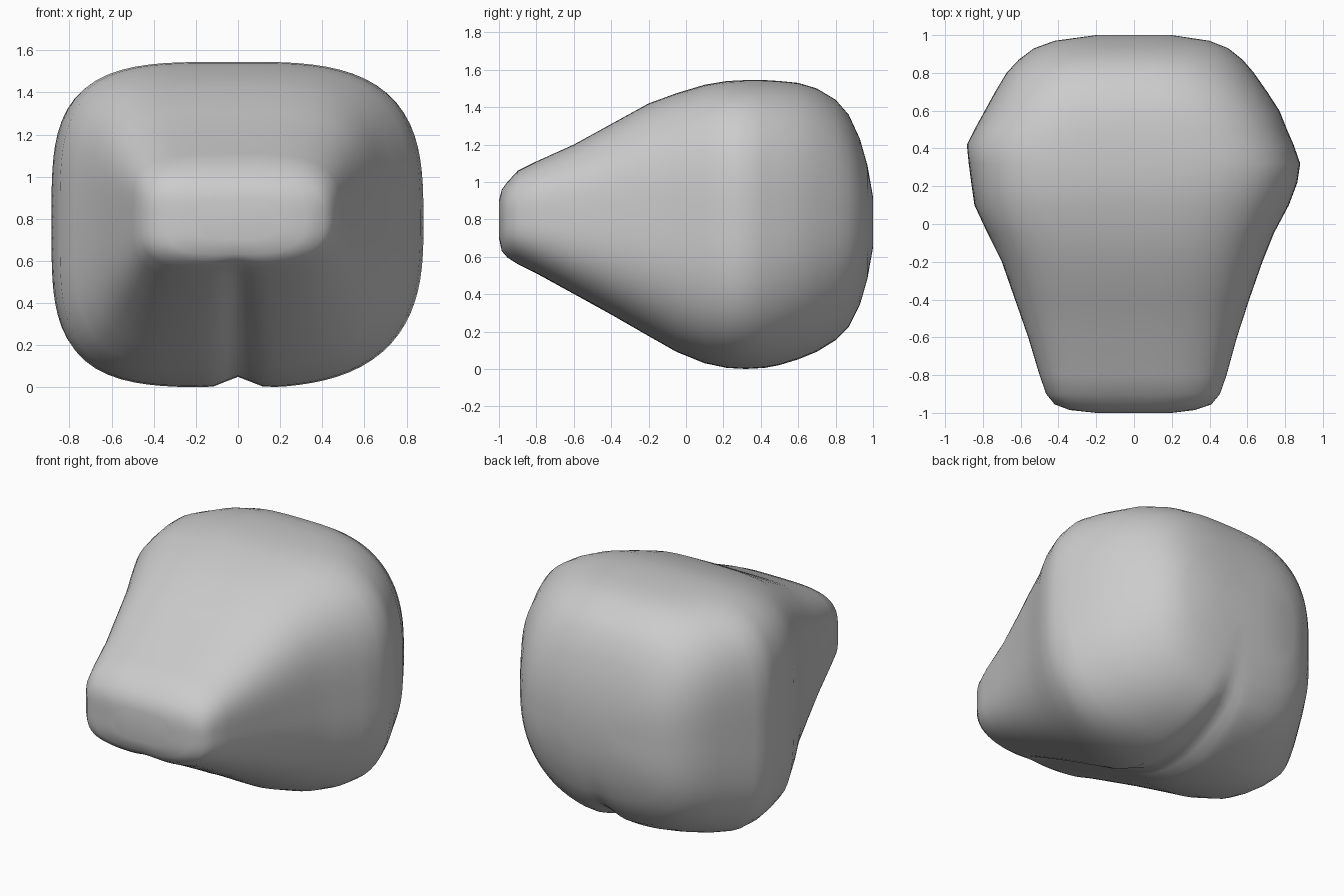
import bpy, bmesh, math

# Stations front to back: y, left half width, right half width, bottom z, top z
STATIONS = [
    (-1.00, 0.20, 0.20, 0.70, 0.90), (-0.985, 0.34, 0.32, 0.63, 0.96),
    (-0.955, 0.42, 0.41, 0.595, 1.00), (-0.90, 0.465, 0.455, 0.56, 1.06),
    (-0.80, 0.50, 0.49, 0.51, 1.11), (-0.60, 0.56, 0.545, 0.40, 1.20),
    (-0.40, 0.63, 0.61, 0.29, 1.31), (-0.20, 0.70, 0.68, 0.175, 1.42),
    (-0.05, 0.775, 0.74, 0.09, 1.475), (0.10, 0.845, 0.82, 0.03, 1.52),
    (0.22, 0.862, 0.865, 0.005, 1.54), (0.32, 0.875, 0.88, 0.0, 1.545),
    (0.42, 0.885, 0.845, 0.005, 1.545), (0.50, 0.845, 0.81, 0.02, 1.54),
    (0.60, 0.79, 0.77, 0.05, 1.53), (0.70, 0.735, 0.705, 0.09, 1.50),
    (0.80, 0.675, 0.635, 0.15, 1.44), (0.87, 0.61, 0.575, 0.22, 1.36),
    (0.93, 0.53, 0.50, 0.34, 1.23), (0.97, 0.42, 0.40, 0.48, 1.09),
    (1.00, 0.20, 0.20, 0.65, 0.92)]
SEGMENTS = 96


def exponent(c, s, y):
    # left side is squarer than the right, and the back is rounder
    right = 3.2 if s > 0 else 2.8
    t = 0.5 + 0.5 * max(-1, min(1, c * 3))
    back = max(0, min(1, (y - 0.35) / 0.5))
    return (3.8 + (right - 3.8) * t) * (1 - 0.2 * back)


def section(bm, y, left, right, z0, z1):
    mid, half = (z0 + z1) / 2, (z1 - z0) / 2
    ring = []
    for i in range(SEGMENTS):
        a = math.tau * i / SEGMENTS
        c, s = math.cos(a), math.sin(a)
        n = exponent(c, s, y)
        r = (abs(c) ** n + abs(s) ** n) ** (-1 / n)
        x, z = (right if c > 0 else left) * r * c, mid + half * r * s
        # shallow crease along the underside, fading at both ends
        if s < 0:
            fade = max(0, min(1, (1.0 - y) / 0.2, (y + 1.0) / 0.3))
            z += 0.05 * fade * math.exp(-(x / 0.075) ** 2)
        ring.append(bm.verts.new((x, y, z)))
    return ring


# Rounded shell, lofted from the blunt front to the broad back
bm = bmesh.new()
rings = [section(bm, *st) for st in STATIONS]
for a, b in zip(rings, rings[1:]):
    for i in range(SEGMENTS):
        j = (i + 1) % SEGMENTS
        bm.faces.new((a[i], a[j], b[j], b[i]))

# Closing caps
for ring in (rings[0], rings[-1]):
    bm.faces.new(ring)
bmesh.ops.recalc_face_normals(bm, faces=bm.faces)
mesh = bpy.data.meshes.new("rounded_shell")
bm.to_mesh(mesh)
bm.free()
shell = bpy.data.objects.new("rounded_shell", mesh)
bpy.context.collection.objects.link(shell)
bpy.context.view_layer.objects.active = shell
shell.select_set(True)
bpy.ops.object.shade_smooth_by_angle(angle=math.radians(50))
